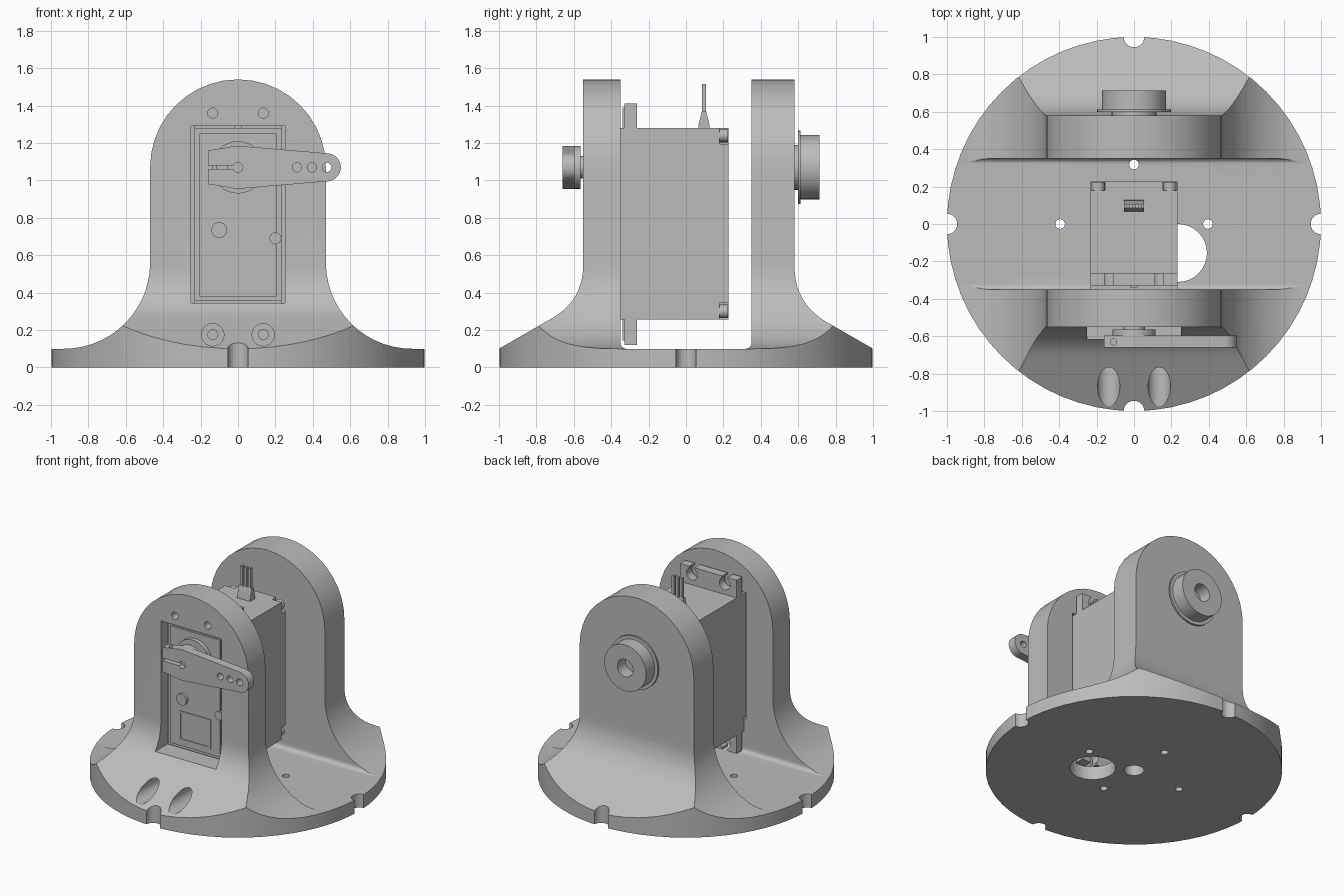
import bpy, bmesh, math
from mathutils import Vector

if "Cube" in bpy.data.objects:
    bpy.data.objects.remove(bpy.data.objects["Cube"])

GREY = bpy.data.materials.new("light grey")
GREY.use_nodes = True
GREY.diffuse_color = (0.5, 0.5, 0.5, 1)
GREY.node_tree.nodes["Principled BSDF"].inputs["Base Color"].default_value = (0.5, 0.5, 0.5, 1)

AXIS_Z = 1.07   # height of the rotation axis
SCREW_X = 0.135
SCREW_Z = (0.175, 1.36)


def prism(name, pts, a, b, axis="Y"):
    """Extrude a 2D outline from a to b along an axis."""
    place = {"X": lambda u, v, w: (w, u, v),
             "Y": lambda u, v, w: (u, w, v),
             "Z": lambda u, v, w: (u, v, w)}[axis]
    bm = bmesh.new()
    ends = [[bm.verts.new(place(u, v, w)) for u, v in pts] for w in (a, b)]
    bm.faces.new(ends[0])
    bm.faces.new(ends[1][::-1])
    n = len(pts)
    for i in range(n):
        j = (i + 1) % n
        bm.faces.new((ends[0][i], ends[0][j], ends[1][j], ends[1][i]))
    bmesh.ops.recalc_face_normals(bm, faces=bm.faces)
    mesh = bpy.data.meshes.new(name)
    bm.to_mesh(mesh)
    bm.free()
    mesh.materials.append(GREY)
    obj = bpy.data.objects.new(name, mesh)
    bpy.context.collection.objects.link(obj)
    return obj


def arc(cx, cy, r, start, end, n):
    angles = [math.radians(start + (end - start) * i / n) for i in range(n + 1)]
    return [(cx + r * math.cos(t), cy + r * math.sin(t)) for t in angles]


def rod(name, cx, cy, r, a, b, axis="Y", n=32):
    return prism(name, arc(cx, cy, r, 0, 360, n)[:-1], a, b, axis)


def box(name, x0, x1, y0, y1, z0, z1):
    return prism(name, [(x0, y0), (x1, y0), (x1, y1), (x0, y1)], z0, z1, "Z")


def combine(obj, others, operation="DIFFERENCE"):
    """Apply booleans and discard the helper solids."""
    for other in others:
        mod = obj.modifiers.new("cut", "BOOLEAN")
        mod.object, mod.operation, mod.solver = other, operation, "EXACT"
        bpy.context.view_layer.objects.active = obj
        bpy.ops.object.modifier_apply(modifier=mod.name)
        bpy.data.objects.remove(other)
    return obj


def slope(y):
    return 0.1 + (1 - y) * 0.575


def outer_side(wall, t):
    """Outer half profile from the rim up to the wall top, with a blended corner."""
    corner = Vector((wall, slope(wall)))
    low = corner + Vector((0.867, -0.498)) * t
    high = corner + Vector((0, t))
    blend = [low.lerp(corner, i / 10).lerp(corner.lerp(high, i / 10), i / 10) for i in range(11)]
    return [(1.1, 0), (1.1, slope(1.1))] + [tuple(p) for p in blend] + [(wall, 1.7)]


# Bracket: arch profile x U profile x round base
half = arc(0.93, 0.56, 0.46, 270, 180, 14)
right = [(1.1, 0), (1.1, 0.1)] + half
left = [(-x, z) for x, z in reversed(right)]
bracket = prism("bracket", right + arc(0, AXIS_Z, 0.47, 0, 180, 20) + left, -1.2, 1.2)

inner = [(0.35, 1.7)] + arc(0.32, 0.13, 0.03, 0, -90, 5)
front_half = [(-y, z) for y, z in outer_side(0.55, 0.19) + inner]
back_half = (outer_side(0.58, 0.2) + inner)[::-1]
u_solid = prism("u_helper", front_half + back_half, -1.2, 1.2, "X")
disc = rod("disc_helper", 0, 0, 1, -0.0, 1.8, "Z", 64)
combine(bracket, [u_solid, disc], "INTERSECT")

# Rim notches, base holes, servo window and screw holes
cutters = [rod("notch", x, y, 0.055, -0.1, 0.5, "Z", 24) for x, y in ((1, 0), (-1, 0), (0, 1), (0, -1))]
cutters += [rod("hole", x, y, 0.026, -0.1, 0.2, "Z", 16)
            for x, y in ((0.395, 0), (-0.395, 0), (0, 0.318), (0, -0.318))]
cutters += [rod("centre", 0, 0, 0.067, -0.1, 0.2, "Z"),
            rod("cable", 0.235, -0.155, 0.155, -0.1, 0.2, "Z"),
            box("window", -0.25, 0.25, -0.9, -0.3, 0.345, 1.29)]
for x in (-SCREW_X, SCREW_X):
    cutters += [rod("screw", x, z, 0.027, -1.1, -0.3, n=16) for z in SCREW_Z]
    cutters.append(rod("bore", x, SCREW_Z[0], 0.06, -1.1, -0.5, n=24))
combine(bracket, cutters)

# Servo case with notched rear corners
case = box("servo_case", -0.233, 0.233, -0.35, 0.228, 0.257, 1.28)
notches = []
for x in (-0.2, 0.2):
    for z in (0.3, 1.24):
        notches.append(box("corner", x - 0.045, x + 0.045, 0.18, 0.3, z - 0.045, z + 0.045))
        rod("case_screw", x - math.copysign(0.008, x), z, 0.036, 0.17, 0.224, n=16)
combine(case, notches)
box("servo_front", -0.233, 0.233, -0.49, -0.34, 0.355, 1.28)
box("servo_face_panel", -0.205, 0.205, -0.505, -0.48, 0.38, 1.25)
rod("gear_housing", 0, AXIS_Z, 0.14, -0.535, -0.49)
rod("face_button", -0.1, 0.735, 0.042, -0.525, -0.49, n=24)
rod("face_screw", 0.2, 0.69, 0.032, -0.515, -0.48, n=16)
label = box("label_frame", -0.13, 0.13, -0.511, -0.503, 0.42, 0.64)
combine(label, [box("label_cut", -0.115, 0.115, -0.6, -0.4, 0.435, 0.625)])

# Mounting ears with open slots
ears = box("mounting_ears", -0.233, 0.233, -0.328, -0.263, 0.12, 1.412)
slots = []
for x in (-SCREW_X, SCREW_X):
    for z, tip in zip(SCREW_Z, (0.0, 1.5)):
        slots.append(rod("slot", x, z, 0.045, -0.5, 0, n=20))
        slots.append(box("slit", x - 0.022, x + 0.022, -0.5, 0, min(z, tip), max(z, tip)))
combine(ears, slots)
for z, tip in ((1.275, 1.39), (0.262, 0.145)):
    prism("ear_rib", [(-0.34, z), (-0.26, z), (-0.327, tip), (-0.34, tip)], -0.02, 0.02, "X")

# Cable plug and pins
prism("cable_plug", [(0.065, 1.27), (0.128, 1.27), (0.125, 1.3), (0.108, 1.37), (0.085, 1.37), (0.068, 1.3)],
      -0.053, 0.053, "X")
for x in (-0.033, 0, 0.033):
    box("plug_pin", x - 0.01, x + 0.01, 0.086, 0.107, 1.36, 1.515)

# Servo horn: tapered arm with clamp slit
rod("output_shaft", 0, AXIS_Z, 0.06, -0.62, -0.5, n=24)
outline = [(-0.16, 1.16), (-0.16, 0.98)] + arc(0, AXIS_Z, 0.115, 255, 278, 6) + arc(0.475, AXIS_Z, 0.075, -82, 82, 14)
outline += arc(0, AXIS_Z, 0.115, 82, 105, 6)
horn = prism("servo_horn", outline, -0.66, -0.595)
combine(horn, [rod("pin_hole", x, AXIS_Z, 0.025, -0.8, -0.4, n=16) for x in (0.315, 0.395, 0.475)]
        + [rod("hub_hole", 0, AXIS_Z, 0.026, -0.8, -0.4, n=16),
           box("clamp_slit", -0.3, -0.01, -0.8, -0.4, 1.06, 1.08),
           rod("clamp_hole", -0.11, -0.63, 0.017, 1.1, 1.3, "Z", 12)])
rod("horn_hub", 0, AXIS_Z, 0.115, -0.6, -0.565)

# Rear pivot with flange and bore
pivot = rod("rear_pivot", 0, AXIS_Z, 0.172, 0.6, 0.715)
combine(pivot, [rod("bore", 0, AXIS_Z, 0.065, 0.62, 0.9, n=24)])
rod("pivot_flange", 0, AXIS_Z, 0.197, 0.6, 0.613, n=40)
rod("pivot_neck", 0, AXIS_Z, 0.12, 0.57, 0.605)

for obj in bpy.context.collection.objects:
    if obj.type == "MESH":
        bpy.ops.object.select_all(action="DESELECT")
        obj.select_set(True)
        bpy.context.view_layer.objects.active = obj
        bpy.ops.object.shade_smooth_by_angle(angle=math.radians(25))
